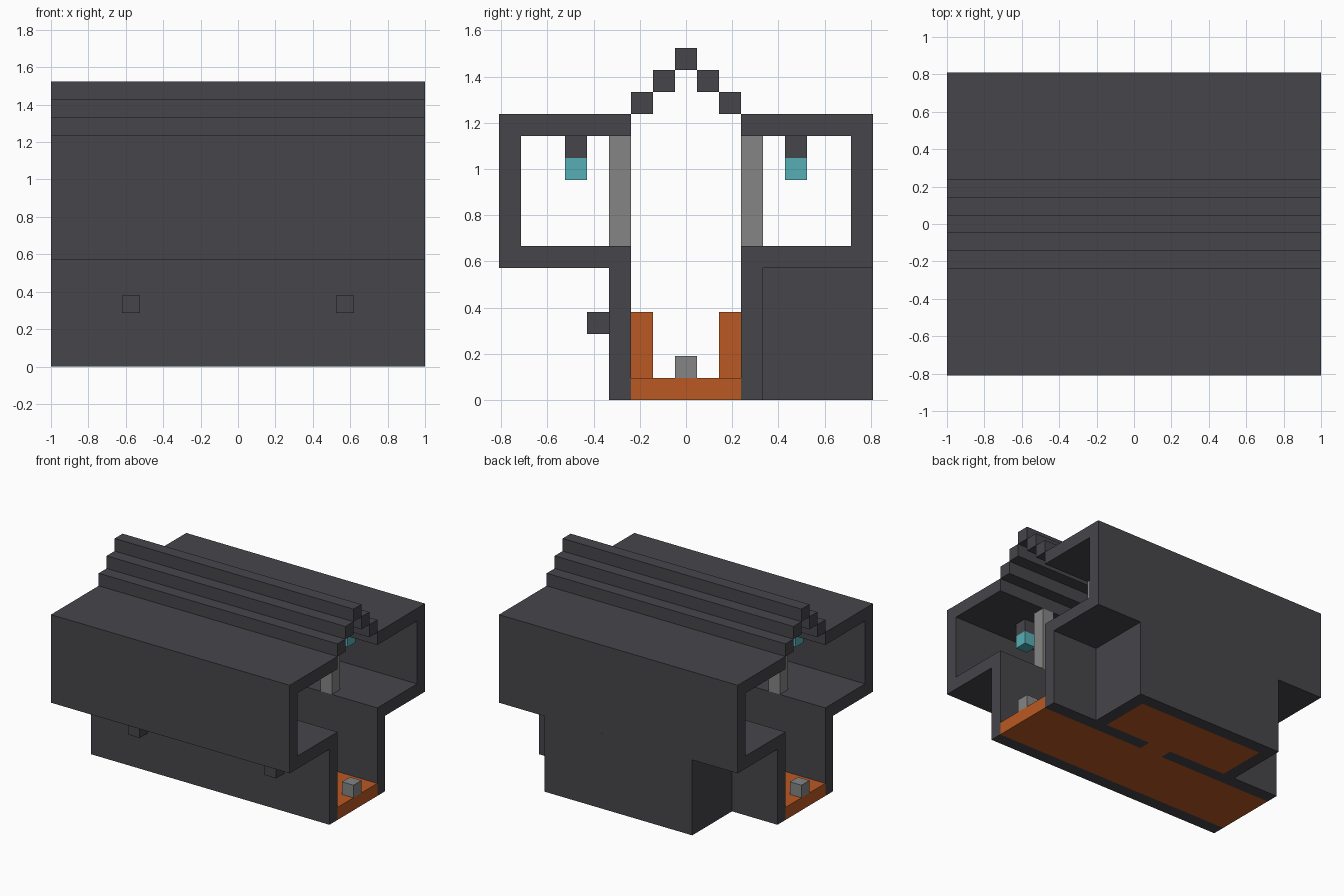
import bpy
import bmesh
from mathutils import Vector

U = 2 / 21          # one building block
HALF = 10.5         # half of the hall length, in blocks

if "Cube" in bpy.data.objects:
    bpy.data.objects.remove(bpy.data.objects["Cube"], do_unlink=True)


def material(name, rgb):
    m = bpy.data.materials.new(name)
    m.use_nodes = True
    m.diffuse_color = (*rgb, 1)
    m.node_tree.nodes["Principled BSDF"].inputs["Base Color"].default_value = (*rgb, 1)
    return m


stone = material("dark stone", (0.061, 0.059, 0.068))
wood = material("orange wood", (0.49, 0.1, 0.017))
grey = material("light grey", (0.235, 0.235, 0.235))
teal = material("teal glow", (0.093, 0.42, 0.47))


def finish(name, bm, mat):
    bmesh.ops.recalc_face_normals(bm, faces=bm.faces)
    mesh = bpy.data.meshes.new(name)
    bm.to_mesh(mesh)
    bm.free()
    mesh.materials.append(mat)
    ob = bpy.data.objects.new(name, mesh)
    bpy.context.collection.objects.link(ob)
    return ob


def box(name, mat, x, y, z):
    """Box from (low, high) ranges in blocks."""
    bm = bmesh.new()
    bmesh.ops.create_cube(bm, size=1)
    for v in bm.verts:
        v.co = Vector([U * r[int(c > 0)] for r, c in zip((x, y, z), v.co)])
    return finish(name, bm, mat)


def extrude(name, mat, outline, axis, low, high):
    """Extrude a flat outline along x (outline in y, z) or z (outline in x, y)."""
    bm = bmesh.new()
    place = {"x": lambda a, b: (low, a, b), "z": lambda a, b: (a, b, low)}[axis]
    face = bm.faces.new([bm.verts.new(Vector(place(a, b)) * U) for a, b in outline])
    top = bmesh.ops.extrude_face_region(bm, geom=[face])["geom"]
    move = Vector((1, 0, 0) if axis == "x" else (0, 0, 1)) * (high - low) * U
    bmesh.ops.translate(bm, vec=move, verts=[v for v in top if isinstance(v, bmesh.types.BMVert)])
    return finish(name, bm, mat)


def span(side, a, b):
    return tuple(sorted((side * a, side * b)))


def block(c):
    return (c - 0.5, c + 0.5)


# Hall side shells: lower wall, gallery floor, outer wall and flat roof
section = [(2.5, 13), (8.5, 13), (8.5, 6), (3.5, 6), (3.5, 0),
           (2.5, 0), (2.5, 7), (7.5, 7), (7.5, 12), (2.5, 12)]
shells = {}
for label, side in (("front", -1), ("back", 1)):
    shells[side] = extrude(label + "_shell", stone, [(side * y, z) for y, z in section],
                           "x", -HALF, HALF)

    # Stepped roof ridge
    for i in range(2):
        box(f"{label}_roof_step_{i + 1}", stone, (-HALF, HALF),
            span(side, 2.5 - i, 1.5 - i), (13 + i, 14 + i))

    # Gallery columns, hanging lamps and the low posts beside the walkway
    for end, x in (("right", -6), ("left", 6)):
        name = f"{label}_{end}"
        box(name + "_column", grey, block(x), span(side, 2.5, 3.5), (7, 12))
        box(name + "_lamp_mount", stone, block(x), span(side, 4.5, 5.5), (11, 12))
        box(name + "_lamp", teal, block(x), span(side, 4.5, 5.5), (10, 11))
        box(name + "_wood_post", wood, block(x), span(side, 1.5, 2.5), (1, 4))

box("roof_ridge", stone, (-HALF, HALF), block(0), (15, 16))

# Hall floor with an end post at each entrance, and the front wall knobs
box("hall_floor", wood, (-HALF, HALF), (-2.5, 2.5), (0, 1))
for end, s in (("right", -1), ("left", 1)):
    box(end + "_entrance_post", grey, block(s * 10), block(0), (1, 2))
    box(end + "_wall_knob", stone, block(s * 6), (-4.5, -3.5), (3, 4))

# Back room: three walls under the gallery, its floor and the doorway
room = [(-6.5, 3.5), (-6.5, 8.5), (6.5, 8.5), (6.5, 3.5),
        (5.5, 3.5), (5.5, 7.5), (-5.5, 7.5), (-5.5, 3.5)]
extrude("back_room_walls", stone, room, "z", 0, 6)
box("back_room_floor", wood, (-5.5, 5.5), (3.5, 7.5), (0, 1))
box("doorway_sill", wood, (-0.5, 1.5), (2.5, 3.5), (0, 1))

cutter = box("doorway_cutter", stone, (-0.5, 1.5), (2, 4), (-1, 4))
cutter.hide_render = True
cutter.hide_viewport = True
cut = shells[1].modifiers.new("doorway", "BOOLEAN")
cut.operation = "DIFFERENCE"
cut.solver = "EXACT"
cut.object = cutter
